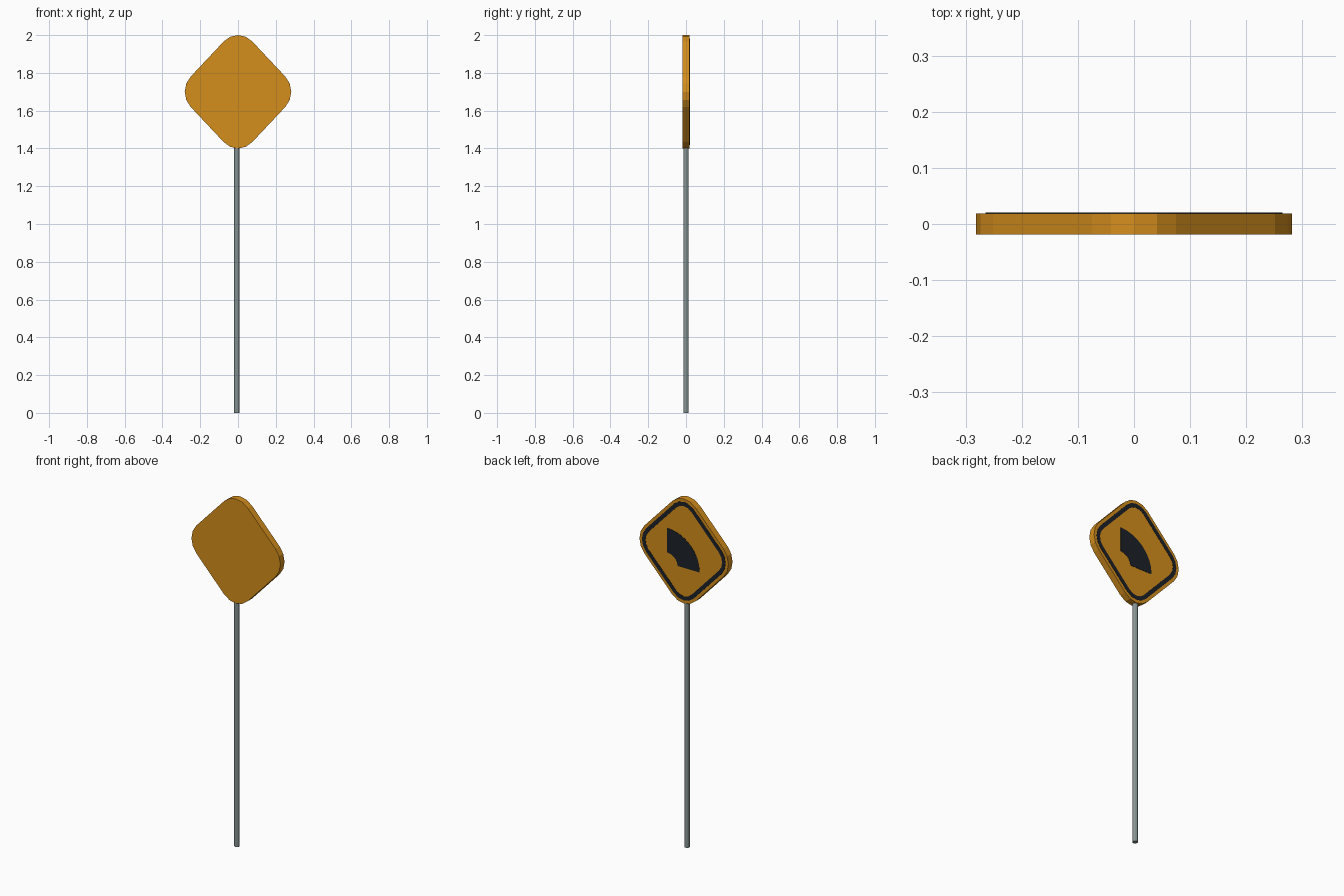
import bpy, bmesh, math

if "Cube" in bpy.data.objects:
    bpy.data.objects.remove(bpy.data.objects["Cube"])


def material(name, color):
    m = bpy.data.materials.new(name)
    m.diffuse_color = color
    m.use_nodes = True
    m.node_tree.nodes["Principled BSDF"].inputs["Base Color"].default_value = m.diffuse_color
    return m


ORANGE = material("sign_orange", (0.66, 0.27, 0.012, 1))
BLACK = material("sign_black", (0.012, 0.016, 0.022, 1))
CENTRE_Z = 1.7


def rounded_diamond(r):
    """Diamond outline in x, z with four-segment rounded corners."""
    pts = []
    for k in range(4):
        a = k * math.pi / 2
        for i in range(-2, 3):
            b = a + i * math.pi / 8
            pts.append((0.94 * (0.187 * math.cos(a) + r * math.cos(b)),
                        CENTRE_Z + 0.187 * math.sin(a) + r * math.sin(b)))
    return pts


def finish(bm, name, mat=None):
    bmesh.ops.recalc_face_normals(bm, faces=bm.faces)
    me = bpy.data.meshes.new(name)
    bm.to_mesh(me)
    bm.free()
    ob = bpy.data.objects.new(name, me)
    bpy.context.collection.objects.link(ob)
    if mat:
        me.materials.append(mat)
    return ob


def slab(name, outline, y0, y1, mat):
    """Extrude a closed x, z outline from y0 to y1."""
    bm = bmesh.new()
    back = [bm.verts.new((x, y0, z)) for x, z in outline]
    front = [bm.verts.new((x, y1, z)) for x, z in outline]
    bm.faces.new(back)
    bm.faces.new(front)
    n = len(outline)
    for i in range(n):
        j = (i + 1) % n
        bm.faces.new((back[i], back[j], front[j], front[i]))
    return finish(bm, name, mat)


def band(name, outer, inner, y0, y1, mat):
    """Closed ring between two matching outlines."""
    bm = bmesh.new()
    loops = [[bm.verts.new((x, y, z)) for x, z in o]
             for o, y in ((outer, y0), (outer, y1), (inner, y1), (inner, y0))]
    n = len(outer)
    for k in range(4):
        a, b = loops[k], loops[(k + 1) % 4]
        for i in range(n):
            j = (i + 1) % n
            bm.faces.new((a[i], a[j], b[j], b[i]))
    return finish(bm, name, mat)


# Plate
slab("sign_plate", rounded_diamond(0.113), -0.019, 0.019, ORANGE)

# Black border on the +y face
band("sign_border", rounded_diamond(0.095), rounded_diamond(0.072),
     0.017, 0.0205, BLACK)

# Quarter-ring symbol, its corner at lower left when seen from +y
cx, cz, steps = 0.105, CENTRE_Z - 0.095, 8
angles = [i * math.pi / 2 / steps for i in range(steps + 1)]
arc = [(cx - 0.205 * math.cos(a), cz + 0.2 * math.sin(a)) for a in angles]
arc += [(cx - 0.065 * math.cos(a), cz + 0.06 * math.sin(a)) for a in reversed(angles)]
slab("sign_symbol", arc, 0.017, 0.0205, BLACK)

# Pole
bpy.ops.mesh.primitive_cylinder_add(vertices=12, radius=0.014, depth=1.42,
                                    location=(-0.007, 0, 0.71))
pole = bpy.context.object
pole.name = "pole"
pole.data.materials.append(material("pole_grey", (0.24, 0.29, 0.29, 1)))
